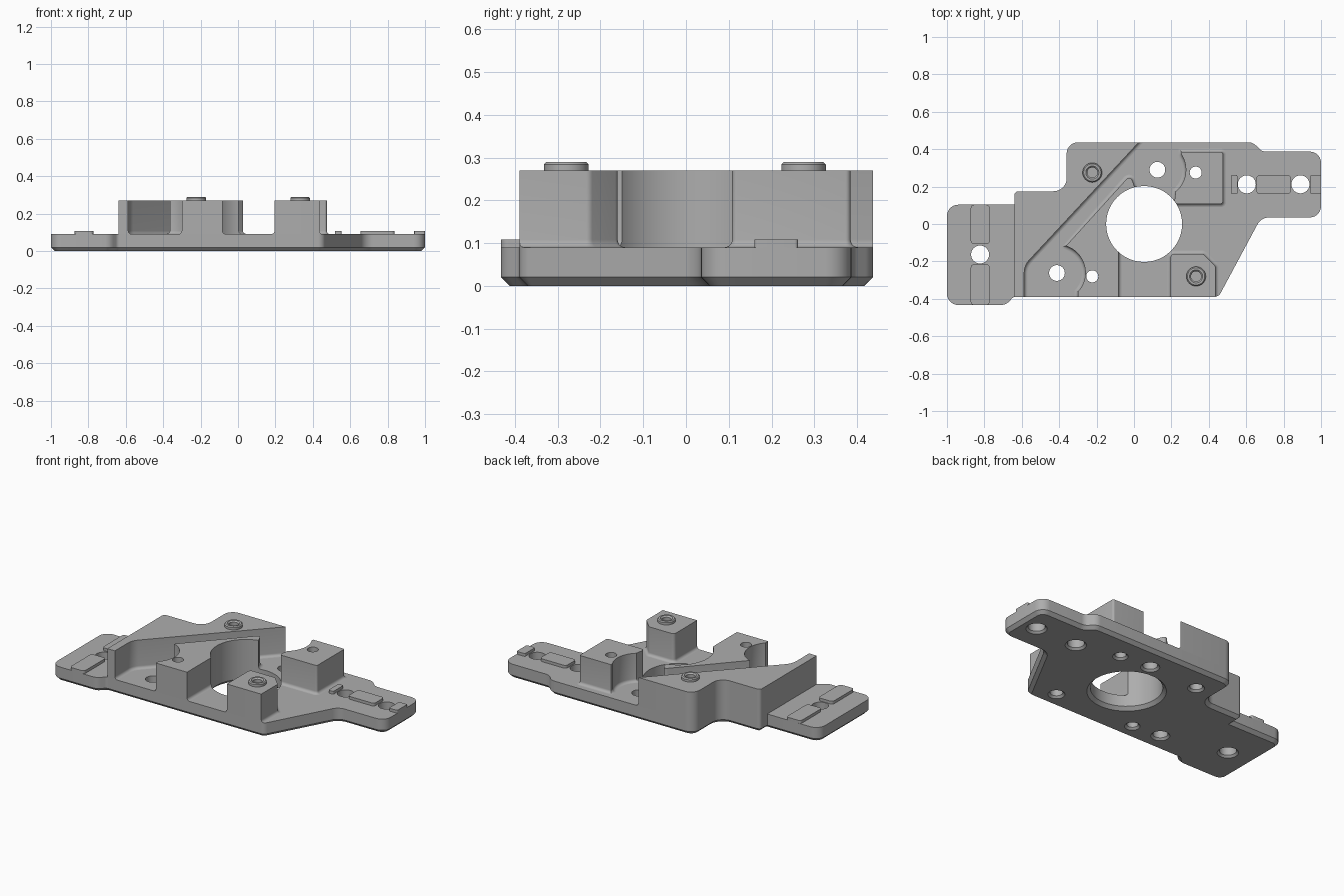
import bpy, math
from mathutils import Vector

cube = bpy.data.objects.get("Cube")
if cube:
    bpy.data.objects.remove(cube, do_unlink=True)

grey = bpy.data.materials.new("machined grey")
grey.use_nodes = True
colour = (0.42, 0.42, 0.42, 1)
grey.diffuse_color = colour
grey.node_tree.nodes["Principled BSDF"].inputs["Base Color"].default_value = colour

FLOOR, TOP = 0.09, 0.27


def rounded(corners, steps=7):
    """Counter-clockwise outline from (x, y[, radius]) corners."""
    out = []
    for i, c in enumerate(corners):
        p = Vector(c[:2])
        r = c[2] if len(c) > 2 else 0
        if not r:
            out.append(p)
            continue
        a = (Vector(corners[i - 1][:2]) - p).normalized()
        b = (Vector(corners[(i + 1) % len(corners)][:2]) - p).normalized()
        half = a.angle(b) / 2
        centre = p + (a + b).normalized() * (r / math.sin(half))
        start = p + a * (r / math.tan(half)) - centre
        end = p + b * (r / math.tan(half)) - centre
        sweep = math.atan2(start.x * end.y - start.y * end.x, start.dot(end))
        for k in range(steps + 1):
            t = sweep * k / steps
            out.append(centre + Vector((start.x * math.cos(t) - start.y * math.sin(t),
                                        start.x * math.sin(t) + start.y * math.cos(t))))
    return out


def arc(x, y, r, start, end, steps=20):
    angles = [math.radians(start + (end - start) * k / steps) for k in range(steps + 1)]
    return [(x + r * math.cos(a), y + r * math.sin(a)) for a in angles]


def circle(x, y, r, steps=48):
    return arc(x, y, r, 0, 360, steps)[:-1]


def offset(points, d):
    """Move an outline outwards by d with mitred corners."""
    out = []
    for i, p in enumerate(points):
        e = (p - points[i - 1]).normalized()
        f = (points[(i + 1) % len(points)] - p).normalized()
        n, m = Vector((e.y, -e.x)), Vector((f.y, -f.x))
        out.append(p + (n + m) * (d / (1 + n.dot(m))))
    return out


def loft(name, rings):
    """Closed solid from (outline, height) rings with equal point counts."""
    n = len(rings[0][0])
    verts = [(p[0], p[1], z) for outline, z in rings for p in outline]
    faces = [list(range(n))[::-1], [len(verts) - n + i for i in range(n)]]
    for k in range(len(rings) - 1):
        for i in range(n):
            j = (i + 1) % n
            faces.append([k * n + i, k * n + j, (k + 1) * n + j, (k + 1) * n + i])
    mesh = bpy.data.meshes.new(name)
    mesh.from_pydata(verts, [], faces)
    mesh.materials.append(grey)
    obj = bpy.data.objects.new(name, mesh)
    bpy.context.collection.objects.link(obj)
    return obj


def select(obj):
    bpy.ops.object.select_all(action='DESELECT')
    obj.select_set(True)
    bpy.context.view_layer.objects.active = obj


def boolean(obj, other, operation='DIFFERENCE'):
    select(obj)
    mod = obj.modifiers.new("cut", 'BOOLEAN')
    mod.operation, mod.solver, mod.object = operation, 'EXACT', other
    bpy.ops.object.modifier_apply(modifier=mod.name)


def smooth(obj):
    select(obj)
    bpy.ops.object.shade_smooth_by_angle(angle=math.radians(25))


# Outlines: main body, and the lower tail on the right-hand side
main = [(-0.64, -0.39), (0.452, -0.39, 0.04), (0.68, 0.035, 0.07), (1, 0.035, 0.06),
        (1, 0.387, 0.06), (0.685, 0.387, 0.05), (0.635, 0.437, 0.06),
        (-0.36, 0.437, 0.06), (-0.36, 0.175, 0.07), (-0.64, 0.175, 0.022)]
tail = [(-0.64, 0.103), (-1, 0.103, 0.06), (-1, -0.433, 0.06),
        (-0.685, -0.433, 0.06), (-0.645, -0.39, 0.025)]
plate_outline = rounded(main[1:] + tail)

# Base plate with chamfered underside
base = loft("base_plate", [(offset(plate_outline, -0.02), 0), (plate_outline, 0.02),
                           (plate_outline, FLOOR)])

# Raised blocks with a cove at the floor, trimmed to the body outline
block_outlines = {
    "diagonal_wall_block": [(-0.75, -0.5), (-0.587, -0.5), (-0.587, -0.222, 0.1),
                            (0.12, 0.538), (-0.75, 0.538)],
    "bore_side_block": [(-0.302, -0.5), (-0.083, -0.5), (-0.083, -0.1), (0.03, 0.1),
                        (0.003, 0.2), (-0.02, 0.262, 0.018)]
                       + arc(-0.41, -0.26, 0.15, 72, -43),
    "back_block": [(0.215, 0.108), (0.475, 0.108, 0.012), (0.475, 0.385, 0.012),
                   (0.255, 0.385)] + arc(0.125, 0.29, 0.152, 32, -50),
    "front_block": [(0.195, -0.5), (0.435, -0.5), (0.435, -0.225, 0.02),
                    (0.37, -0.16, 0.02), (0.195, -0.16, 0.02)],
}
limit = loft("trim_helper", [(rounded(main), FLOOR - 0.05), (rounded(main), 0.5)])
blocks = []
COVE = 0.018
for name, corners in block_outlines.items():
    shape = rounded(corners)
    rings = []
    for k in range(6):
        t = math.pi / 2 * k / 5
        rings.append((offset(shape, COVE * (1 - math.sin(t))),
                      FLOOR + COVE * (1 - math.cos(t))))
    block = loft(name, rings + [(shape, TOP)])
    boolean(block, limit, 'INTERSECT')
    blocks.append(block)

# Raised bosses
boss_spots = [(-0.223, 0.275), (0.332, -0.28)]
bosses = [loft("boss", [(circle(x, y, 0.052), TOP), (circle(x, y, 0.052), 0.284),
                        (circle(x, y, 0.046), 0.29)]) for x, y in boss_spots]

# Hole cutters: (x, y, radius, height), countersunk from below
holes = [(0.054, 0, 0.203, 0.5), (0.125, 0.29, 0.042, 0.5), (-0.412, -0.262, 0.042, 0.5),
         (0.33, 0.275, 0.032, 0.5), (-0.223, -0.28, 0.032, 0.5),
         (0.603, 0.212, 0.048, 0.5), (0.89, 0.212, 0.048, 0.5), (-0.823, -0.163, 0.048, 0.5)]
holes += [(x, y, 0.036, 0.2) for x, y in boss_spots]
cutters = []
for x, y, r, height in holes:
    flare = 0.02 if r > 0.1 else 0.012
    cutters.append(loft("hole_cutter", [(circle(x, y, r + 2 * flare), -flare),
                                        (circle(x, y, r), flare), (circle(x, y, r), height)]))
for x, y in boss_spots:
    cutters.append(loft("boss_hole_cutter", [(circle(x, y, 0.027), 0.24),
                                             (circle(x, y, 0.027), 0.282),
                                             (circle(x, y, 0.037), 0.292)]))
for cutter in cutters:
    cx, cy = cutter.data.vertices[0].co.xy - Vector((cutter.dimensions.x / 2, 0))
    for part in [base] + blocks + bosses:
        xs = [v.co.x for v in part.data.vertices]
        ys = [v.co.y for v in part.data.vertices]
        if min(xs) - 0.25 < cx < max(xs) + 0.25 and min(ys) - 0.25 < cy < max(ys) + 0.25:
            boolean(part, cutter)

# Low locating pads on both ends
pads = [(-0.873, -0.108, -0.772, 0.103), (-0.873, -0.433, -0.772, -0.215),
        (0.518, 0.16, 0.553, 0.262), (0.655, 0.16, 0.838, 0.262), (0.942, 0.16, 1, 0.262)]
for x0, y0, x1, y1 in pads:
    r = 0.008 if x1 - x0 < 0.06 else 0.018
    shape = rounded([(x0, y0, r), (x1, y0, r), (x1, y1, r), (x0, y1, r)])
    smooth(loft("locating_pad", [(shape, FLOOR), (shape, 0.108)]))

for part in [base] + blocks + bosses:
    smooth(part)
for helper in cutters + [limit]:
    helper.hide_render = True
    bpy.data.objects.remove(helper, do_unlink=True)
